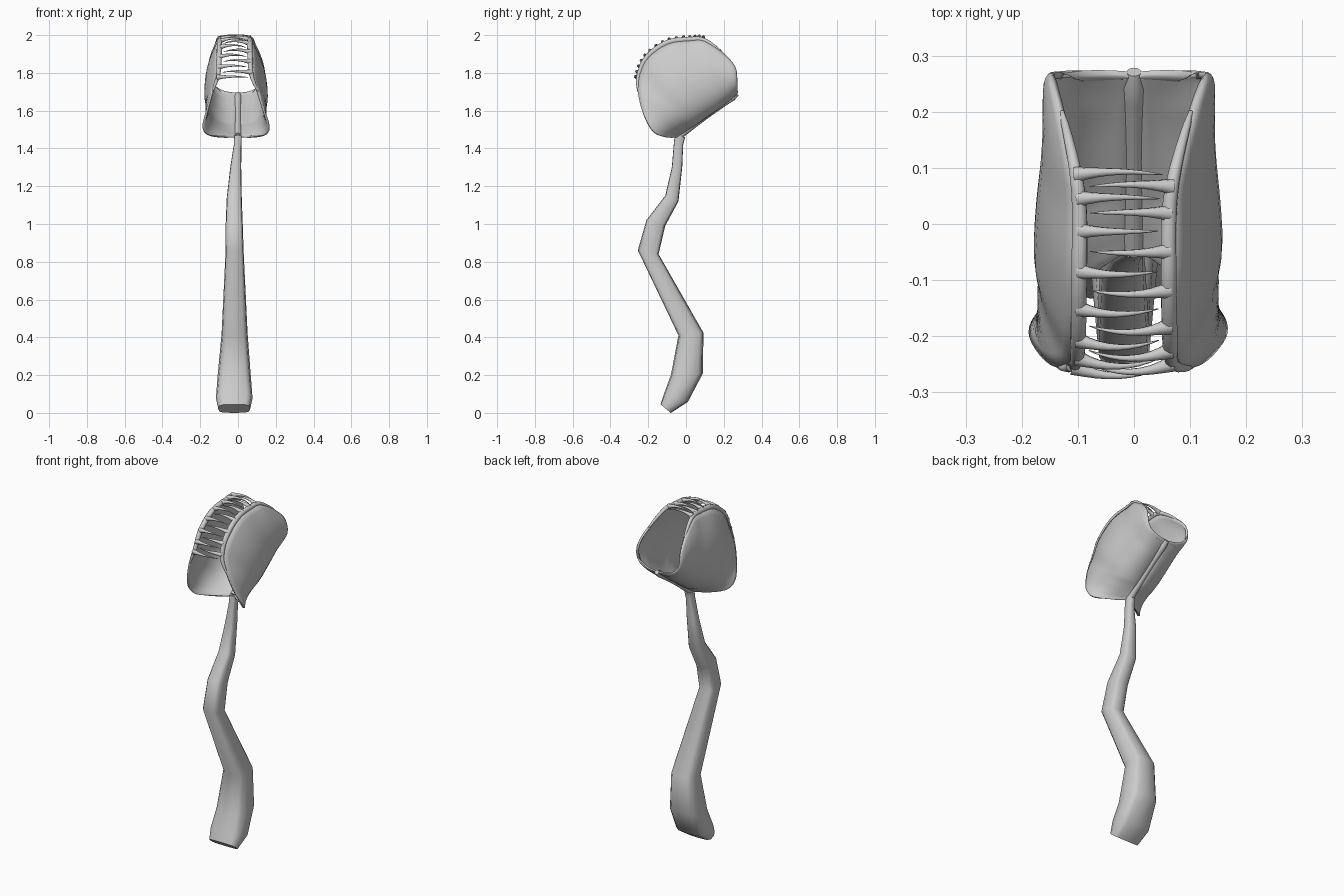
import bpy, bmesh, math
from mathutils import Vector as V

if "Cube" in bpy.data.objects:
    bpy.data.objects.remove(bpy.data.objects["Cube"])


def finish(name, bm, thickness=0, angle=50):
    bmesh.ops.remove_doubles(bm, verts=bm.verts, dist=0.0005)
    bmesh.ops.recalc_face_normals(bm, faces=bm.faces)
    me = bpy.data.meshes.new(name)
    bm.to_mesh(me)
    bm.free()
    ob = bpy.data.objects.new(name, me)
    bpy.context.collection.objects.link(ob)
    if thickness:
        m = ob.modifiers.new("thickness", 'SOLIDIFY')
        m.thickness, m.offset = thickness, 0
    bpy.ops.object.select_all(action='DESELECT')
    ob.select_set(True)
    bpy.context.view_layer.objects.active = ob
    bpy.ops.object.shade_smooth_by_angle(angle=math.radians(angle))
    return ob


def skin(bm, rings, closed=True):
    """Bridge successive rows of points; closed rows get end caps."""
    rows = [[bm.verts.new(p) for p in r] for r in rings]
    n = len(rows[0])
    for a, b in zip(rows, rows[1:]):
        for i in range(n if closed else n - 1):
            j = (i + 1) % n
            bm.faces.new((a[i], a[j], b[j], b[i]))
    if closed:
        bm.faces.new(rows[0])
        bm.faces.new(rows[-1])


def tube(bm, pts, radii, sides=8):
    rings = []
    for i, p in enumerate(pts):
        d = (pts[min(i + 1, len(pts) - 1)] - pts[max(i - 1, 0)]).normalized()
        u = d.cross(V((0.31, 0.2, 0.93))).normalized()
        w = d.cross(u)
        rings.append([p + radii[i] * (u * math.cos(t) + w * math.sin(t))
                      for t in (2 * math.pi * k / sides for k in range(sides))])
    skin(bm, rings)


def spline(pts, s):
    """Catmull-Rom value at index s of a list of vectors."""
    i = max(0, min(int(s), len(pts) - 2))
    t = s - i
    a, b, c, d = (pts[max(0, min(k, len(pts) - 1))] for k in range(i - 1, i + 3))
    return 0.5 * (2 * b + (c - a) * t + (2 * a - 5 * b + 4 * c - d) * t * t
                  + (3 * b - a - 3 * c + d) * t ** 3)


# Stem: front (y, z), back (y, z), centre x, half width
STEM = [(-.135, .045, -.08, .0, -.02, .085), (-.117, .1, .01, .058, -.02, .097),
        (-.08, .2, .09, .21, -.02, .087), (-.04, .41, .092, .425, -.018, .069),
        (-.255, .86, -.145, .84, -.018, .048), (-.21, 1.02, -.11, .99, -.02, .045),
        (-.11, 1.15, -.04, 1.12, -.02, .04), (-.075, 1.3, -.02, 1.3, -.012, .029),
        (-.065, 1.42, -.015, 1.42, -.002, .02), (-.06, 1.47, -.005, 1.46, 0, .02)]


def soft(v):
    return math.copysign(abs(v) ** 0.55, v) if abs(v) > 1e-6 else 0


rings = []
for fy, fz, by, bz, cx, hw in STEM:
    f, b = V((cx, fy, fz)), V((cx, by, bz))
    rings.append([(f + b) / 2 + (b - f) / 2 * soft(math.sin(t)) + V((hw * soft(math.cos(t)), 0, 0))
                  for t in (2 * math.pi * k / 12 for k in range(12))])
bm = bmesh.new()
skin(bm, rings)
finish("stem", bm, angle=60)

# Lobe rim of the right half: x, y, z, position along the hinge
RIM = [V(p) for p in (
    (0, -.04, 1.465, 0), (.09, -.10, 1.462, 0), (.155, -.155, 1.475, .03),
    (.172, -.195, 1.52, .08), (.15, -.232, 1.6, .14), (.12, -.253, 1.7, .22),
    (.088, -.25, 1.79, .3), (.082, -.205, 1.885, .38), (.08, -.1, 1.96, .5),
    (.08, .02, 1.977, .62), (.09, .1, 1.972, .74), (.115, .2, 1.9, .86),
    (.132, .258, 1.83, .95), (.128, .265, 1.75, 1), (.07, .258, 1.685, 1),
    (0, .265, 1.69, 1))]
# How far each section swells sideways, and how far it sags below the hinge
BULGE = [V((b, d)) for b, d in (
    (0, 0), (0, 0), (.01, 0), (.05, .01), (.115, .02), (.17, .035), (.215, .05), (.235, .06),
    (.23, .07), (.215, .07), (.195, .065), (.16, .05), (.12, .03), (.06, .015), (.01, 0), (0, 0))]
HINGE = (V((0, -.04, 1.465)), V((0, .265, 1.69)))
DOWN = V((0, .59, -.8))
LAST = len(RIM) - 1


def rim(s, side):
    p = spline(RIM, s)
    shift = -.018 * math.sin(math.pi * s / LAST)
    return V((side * p.x + shift, p.y, p.z)), max(0, min(1, p.w))


def lobe(name, side):
    rows = []
    for i in range(61):
        s = LAST * i / 60
        r, h = rim(s, side)
        a = HINGE[0].lerp(HINGE[1], h)
        swell, sag = spline(BULGE, s)
        x = r.x * .5 + side * swell
        full = min(1, max(0, swell / .2))
        c1 = a.lerp(r, .24 - .17 * full) + DOWN * sag
        c2 = a.lerp(r, .573 - .06 * full)
        c1.x, c2.x = x * 2 / 3, r.x / 3 + x * 2 / 3
        rows.append([a * (1 - v) ** 3 + c1 * 3 * v * (1 - v) ** 2
                     + c2 * 3 * v * v * (1 - v) + r * v ** 3
                     for v in (k / 16 for k in range(17))])
    bm = bmesh.new()
    skin(bm, rows, closed=False)
    finish(name, bm, thickness=.012)
    # Thickened lip that carries the teeth
    bm = bmesh.new()
    ss = [5 + 6 * k / 24 for k in range(25)]
    tube(bm, [rim(s, side)[0] for s in ss],
         [.004 + .011 * math.sin(math.pi * k / 24) ** .6 for k in range(25)])
    finish(name + "_lip", bm)


lobe("right_lobe", 1)
lobe("left_lobe", -1)

# Interlocking teeth, alternating between the two lips
bm = bmesh.new()
for k in range(15):
    s = 5.85 + 4.0 * k / 14
    side = -1 if k % 2 == 0 else 1
    a, b = rim(s, side)[0], rim(s, -side)[0]
    tip = a.lerp(b, .88)
    out = V((0, a.y, a.z - 1.72)).normalized()
    pts, rad = [], []
    for j in range(9):
        t = j / 8
        pts.append(a.lerp(tip, t) + out * (.002 + .065 * t * (1 - t)))
        rad.append(.0008 + .0085 * (1 - t) ** .8 + .006 * (1 - t) ** 6)
    tube(bm, pts, rad)
finish("teeth", bm)

# Midrib along the hinge, swelling into a small knob at the back
bm = bmesh.new()
steps = [k / 12 for k in range(13)]
tube(bm, [HINGE[0].lerp(HINGE[1], t) + V((0, .006 * t, 0)) for t in steps],
     [.021 - .006 * math.sin(math.pi * t) for t in steps[:-1]] + [.013], 10)
finish("midrib", bm, angle=70)
